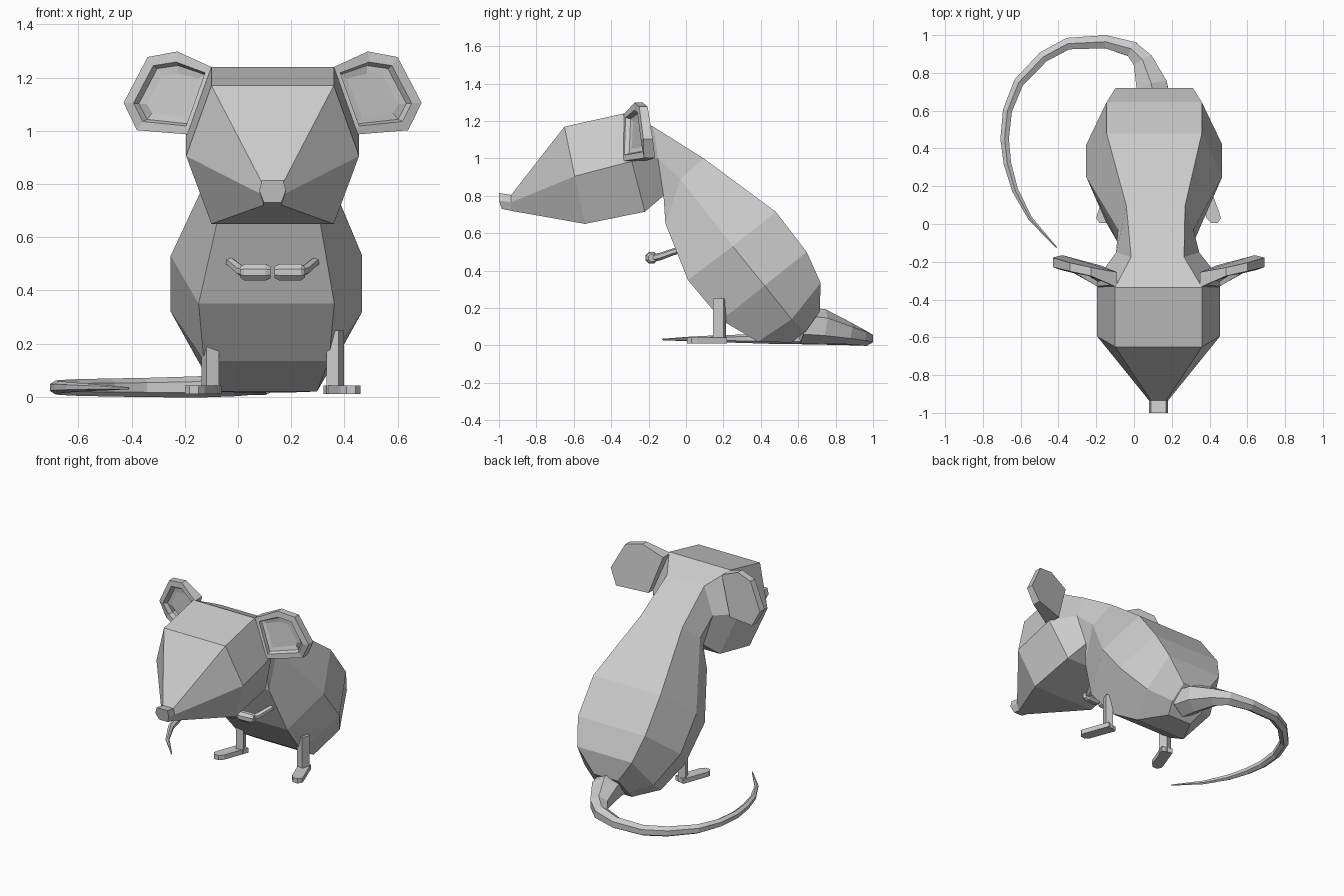
import bpy, bmesh
from mathutils import Vector

if "Cube" in bpy.data.objects:
    bpy.data.objects.remove(bpy.data.objects["Cube"])

AXIS = 0.13  # mirror plane of ears and limbs


def finish(name, bm):
    bmesh.ops.recalc_face_normals(bm, faces=bm.faces)
    me = bpy.data.meshes.new(name)
    bm.to_mesh(me)
    bm.free()
    ob = bpy.data.objects.new(name, me)
    bpy.context.collection.objects.link(ob)
    return ob


def loft(name, rings):
    """Skin closed rings of points and cap both ends."""
    bm = bmesh.new()
    vs = [[bm.verts.new(p) for p in r] for r in rings]
    n = len(vs[0])
    for a, b in zip(vs, vs[1:]):
        for i in range(n):
            j = (i + 1) % n
            bm.faces.new((a[i], a[j], b[j], b[i]))
    bm.faces.new(vs[0])
    bm.faces.new(vs[-1][::-1])
    return finish(name, bm)


def hexagon(cx, top, mid, low):
    """Ring from (y, z, half width) at top, side and bottom."""
    right = [(cx + w, y, z) for y, z, w in (top, mid, low)]
    left = [(cx - w, y, z) for y, z, w in (low, mid, top)]
    return right + left


def tube(name, pts, sides):
    """Tapered tube along (x, y, z, radius) points."""
    rings = []
    from math import cos, sin, pi
    for i, p in enumerate(pts):
        a, b = Vector(pts[max(i - 1, 0)][:3]), Vector(pts[min(i + 1, len(pts) - 1)][:3])
        d = (b - a).normalized()
        u = d.cross(Vector((0, 0, 1))).normalized()
        v = u.cross(d)
        rings.append([Vector(p[:3]) + p[3] * (cos(t) * u + sin(t) * v)
                      for t in [(k + 0.5) * 2 * pi / sides for k in range(sides)]])
    return loft(name, rings)


def mir(p, s):
    return (AXIS + s * (p[0] - AXIS),) + tuple(p[1:])


# nose, head, neck and body in one faceted skin
loft("head_and_body", [
    hexagon(.13, (-1, .815, .04), (-1, .775, .05), (-.985, .73, .033)),
    hexagon(.13, (-.935, .805, .04), (-.935, .765, .05), (-.935, .72, .035)),
    hexagon(.13, (-.65, 1.17, .23), (-.595, .905, .325), (-.54, .65, .23)),
    hexagon(.13, (-.335, 1.24, .23), (-.29, .985, .325), (-.22, .715, .23)),
    hexagon(.125, (-.175, 1.17, .14), (-.15, 1.0, .22), (-.12, .80, .17)),
    hexagon(.115, (.095, 1.0, .155), (-.03, .89, .20), (-.11, .65, .195)),
    hexagon(.107, (.48, .715, .252), (.25, .53, .36), (.01, .35, .255)),
    hexagon(.107, (.645, .50, .252), (.42, .32, .36), (.19, .135, .235)),
    hexagon(.107, (.72, .335, .205), (.565, .14, .26), (.385, .02, .19)),
    hexagon(.10, (.715, .18, .09), (.64, .075, .12), (.565, .016, .09)),
])

# curling tail
tube("tail", [
    (.11, .62, .11, .10), (.095, .73, .10, .095), (.05, .86, .068, .062),
    (-.01, .925, .05, .048), (-.15, .965, .037, .040), (-.35, .955, .035, .036),
    (-.48, .885, .035, .034), (-.61, .75, .035, .031), (-.67, .60, .035, .028),
    (-.685, .45, .035, .026), (-.67, .32, .036, .023), (-.63, .18, .036, .019),
    (-.55, .03, .035, .013), (-.41, -.125, .032, .004)], 6)

# outline of one ear and its back, tapering towards the head
ear = [(.35, 1.235, -.335), (.488, 1.298, -.275), (.60, 1.277, -.25),
       (.69, 1.105, -.228), (.64, 1.002, -.225), (.435, .985, -.34)]
ear = [(x, y, z) for x, z, y in ear]
depth = [.08, .045, .045, .05, .06, .12]

for side, s in (("right", 1), ("left", -1)):
    # cupped ear with a stepped hollow
    bm = bmesh.new()
    front = [bm.verts.new(mir(p, s)) for p in ear]
    back = [bm.verts.new(mir((x, y + d, z), s)) for (x, y, z), d in zip(ear, depth)]
    face = bm.faces.new(front)
    bm.faces.new(back[::-1])
    for i in range(6):
        j = (i + 1) % 6
        bm.faces.new((front[j], front[i], back[i], back[j]))
    bmesh.ops.recalc_face_normals(bm, faces=bm.faces)
    for t, d in ((.04, 0), (.012, -.025), (.03, -.006)):
        bmesh.ops.inset_region(bm, faces=[face], thickness=t, depth=d)
    finish(side + "_ear", bm)

    # thin arm and folded paw
    tube(side + "_arm", [mir(p, s) for p in (
        (.30, -.02, .515, .018), (.28, -.07, .50, .018), (.25, -.14, .475, .02),
        (.225, -.18, .468, .022))], 6)
    tube(side + "_paw", [mir(p, s) for p in (
        (.25, -.18, .468, .022), (.235, -.182, .468, .033),
        (.155, -.187, .468, .033), (.138, -.187, .468, .024))], 8)

    # upright leg
    loft(side + "_leg", [[mir(p, s) for p in (
        (.332, .16, z), (.378, .145, z), (.398, .20, z), (.352, .215, z))]
        for z in (.012, .25)])
    # flat foot turned outwards, with a clipped toe
    loft(side + "_foot", [[mir(p, s) + () for p in (
        (.322, .20, z), (.385, .03, z), (.408, .005, z), (.442, .005, z),
        (.46, .03, z), (.452, .06, z), (.392, .22, z))] for z in (.01, .042)])
